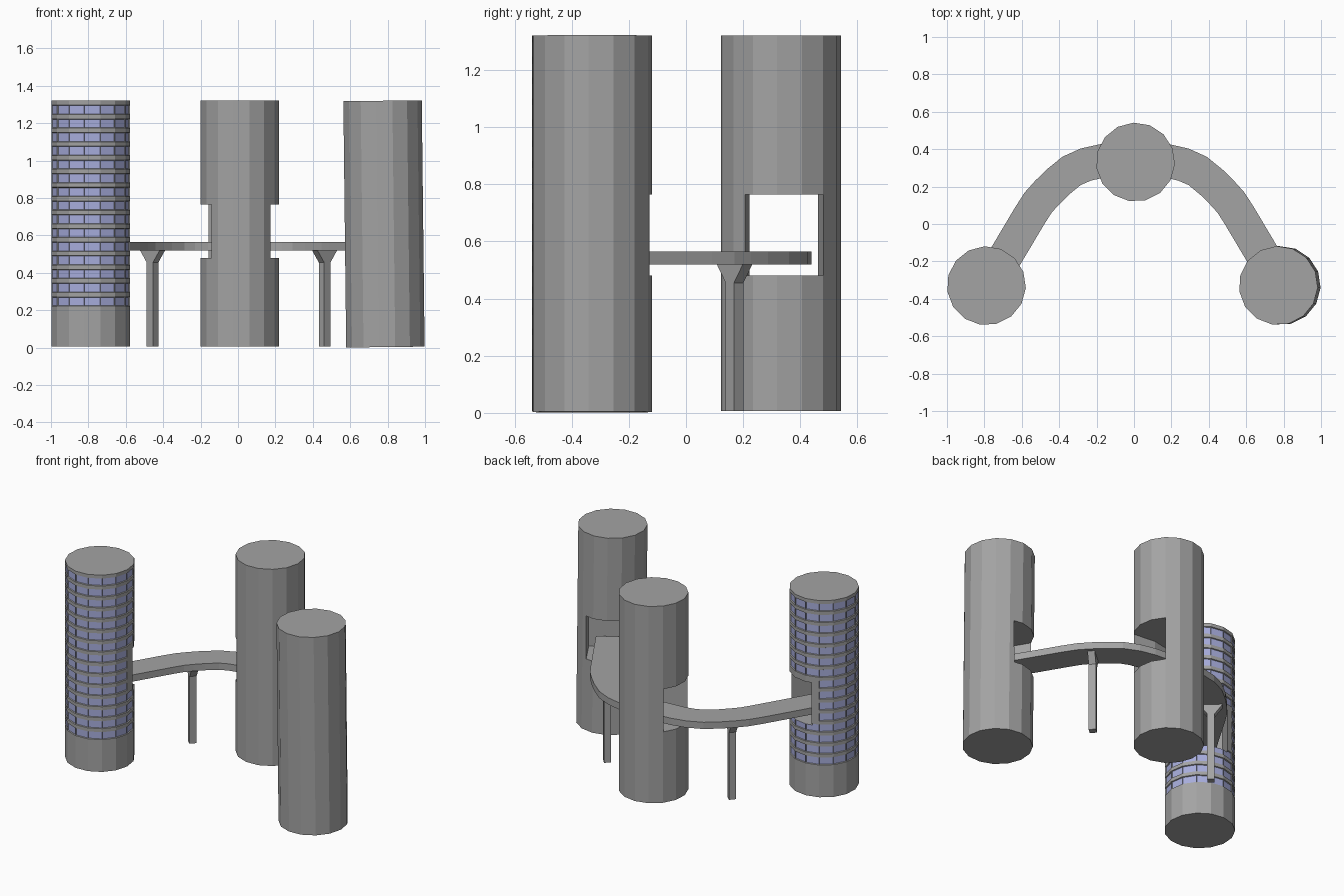
import bpy, bmesh, math
from mathutils import Vector, Matrix

cube = bpy.data.objects.get("Cube")
if cube:
    bpy.data.objects.remove(cube, do_unlink=True)


def material(name, rgb):
    m = bpy.data.materials.new(name)
    m.use_nodes = True
    m.diffuse_color = (*rgb, 1)
    m.node_tree.nodes["Principled BSDF"].inputs["Base Color"].default_value = (*rgb, 1)
    return m


CONCRETE = material("concrete grey", (0.37, 0.37, 0.37))
GLASS = material("window blue", (0.39, 0.42, 0.72))

SIDES, RADIUS, HEIGHT = 15, 0.211, 1.313
PHASE = math.radians(-3.3)
SLOT_LOW, SLOT_HIGH = 0.48, 0.765
DECK_LOW, DECK_HIGH = 0.52, 0.565


def make_object(name, bm, mats=(CONCRETE,)):
    bmesh.ops.recalc_face_normals(bm, faces=bm.faces)
    mesh = bpy.data.meshes.new(name)
    bm.to_mesh(mesh)
    bm.free()
    for m in mats:
        mesh.materials.append(m)
    obj = bpy.data.objects.new(name, mesh)
    bpy.context.collection.objects.link(obj)
    return obj


def ring_stack(levels):
    """Closed prism with one ring of vertices for each height."""
    bm = bmesh.new()
    rings = []
    for z in levels:
        angles = [PHASE + math.tau * i / SIDES for i in range(SIDES)]
        rings.append([bm.verts.new((RADIUS * math.cos(a), RADIUS * math.sin(a), z)) for a in angles])
    for low, high in zip(rings, rings[1:]):
        for i in range(SIDES):
            j = (i + 1) % SIDES
            bm.faces.new((low[i], low[j], high[j], high[i]))
    bm.faces.new(rings[0][::-1])
    bm.faces.new(rings[-1])
    bmesh.ops.recalc_face_normals(bm, faces=bm.faces)
    return bm


def cut_slot(obj, start, direction, half_width, back):
    """Cut a box-shaped opening from start outwards along direction."""
    length = 0.4
    bm = bmesh.new()
    bmesh.ops.create_cube(bm, size=1)
    bmesh.ops.scale(bm, vec=(length + back, 2 * half_width, SLOT_HIGH - SLOT_LOW), verts=bm.verts)
    bmesh.ops.translate(bm, vec=((length - back) / 2, 0, 0), verts=bm.verts)
    cutter = make_object("slot_cutter", bm)
    cutter.hide_render = True
    angle = math.atan2(direction[1], direction[0])
    cutter.matrix_world = Matrix.Translation((start[0], start[1], (SLOT_LOW + SLOT_HIGH) / 2)) @ Matrix.Rotation(angle, 4, "Z")
    mod = obj.modifiers.new("slot", "BOOLEAN")
    mod.operation = "DIFFERENCE"
    mod.solver = "EXACT"
    mod.object = cutter
    bpy.context.view_layer.update()
    bpy.context.view_layer.objects.active = obj
    bpy.ops.object.modifier_apply(modifier=mod.name)
    bpy.data.objects.remove(cutter, do_unlink=True)


# Plain towers
centre_tower = make_object("centre_tower", ring_stack([0, HEIGHT]))
centre_tower.location = (0.008, 0.331, 0.007)
right_tower = make_object("leaning_tower", ring_stack([0, HEIGHT + 0.004]))
right_tower.location = (0.787, -0.329, 0.003)
right_tower.rotation_euler = (0, -0.0115, 0)

# Windowed tower: plain base, then rows of recessed panes between bands
ROWS, BASE = 15, 0.215
pitch = (HEIGHT - BASE) / ROWS
levels = [0]
for i in range(ROWS):
    levels += [BASE + i * pitch, BASE + i * pitch + 0.05]
levels.append(HEIGHT)
bm = ring_stack(levels)
bridge_dir = Vector((0.505, 0.863))


def is_pane(face):
    c = face.calc_center_median()
    if abs(face.normal.z) > 0.5 or c.z < BASE or (c.z - BASE) % pitch > 0.04:
        return False
    near_bridge = bridge_dir.angle(c.xy) < math.radians(54)
    return not (near_bridge and SLOT_LOW < c.z + 0.007 < SLOT_HIGH + 0.005)


bm.normal_update()
panes = [f for f in bm.faces if is_pane(f)]
bmesh.ops.inset_individual(bm, faces=panes, thickness=0.004, depth=-0.006)
for f in panes:
    f.material_index = 1
window_tower = make_object("window_tower", bm, (CONCRETE, GLASS))
window_tower.location = (-0.789, -0.33, 0.007)

# Openings where the bridge enters the towers
cut_slot(centre_tower, (0.0, 0.36), (1, -0.1), 0.135, 0.04)
cut_slot(centre_tower, (0.0, 0.355), (-1, -0.2), 0.135, 0.04)
cut_slot(right_tower, (0.78, -0.33), (-0.505, 0.863), 0.142, 0.03)
cut_slot(window_tower, (-0.789, -0.33), bridge_dir, 0.142, 0.03)

# Curved bridge deck, mirrored about the centre tower
half = [(0.175, 0.337), (0.26, 0.318), (0.337, 0.284), (0.415, 0.22),
        (0.47, 0.165), (0.515, 0.115), (0.56, 0.045), (0.78, -0.325)]
path = [Vector((-x, y)) for x, y in reversed(half)] + [Vector((0, 0.35))] + [Vector(p) for p in half]
bm = bmesh.new()
pairs = []
for i, p in enumerate(path):
    t = (path[min(i + 1, len(path) - 1)] - path[max(i - 1, 0)]).normalized()
    n = Vector((-t.y, t.x)) * 0.09
    pairs.append([bm.verts.new((q.x + 0.003, q.y, DECK_LOW)) for q in (p + n, p - n)])
for a, b in zip(pairs, pairs[1:]):
    bm.faces.new((a[0], a[1], b[1], b[0]))
top = bmesh.ops.extrude_face_region(bm, geom=bm.faces[:])
bmesh.ops.translate(bm, vec=(0, 0, DECK_HIGH - DECK_LOW),
                    verts=[v for v in top["geom"] if isinstance(v, bmesh.types.BMVert)])
make_object("bridge_deck", bm)

# Bridge columns flared across the deck
profile = [(-0.022, 0.007), (0.022, 0.007), (0.022, 0.455), (0.071, 0.522), (-0.071, 0.522), (-0.022, 0.455)]
for side, name in ((-1, "left_bridge_column"), (1, "right_bridge_column")):
    bm = bmesh.new()
    face = bm.faces.new([bm.verts.new((x, -0.022, z)) for x, z in profile])
    out = bmesh.ops.extrude_face_region(bm, geom=[face])
    bmesh.ops.translate(bm, vec=(0, 0.044, 0),
                        verts=[v for v in out["geom"] if isinstance(v, bmesh.types.BMVert)])
    column = make_object(name, bm)
    column.location = (0.003 + side * 0.46, 0.17, 0)
    column.rotation_euler = (0, 0, side * math.radians(41))
